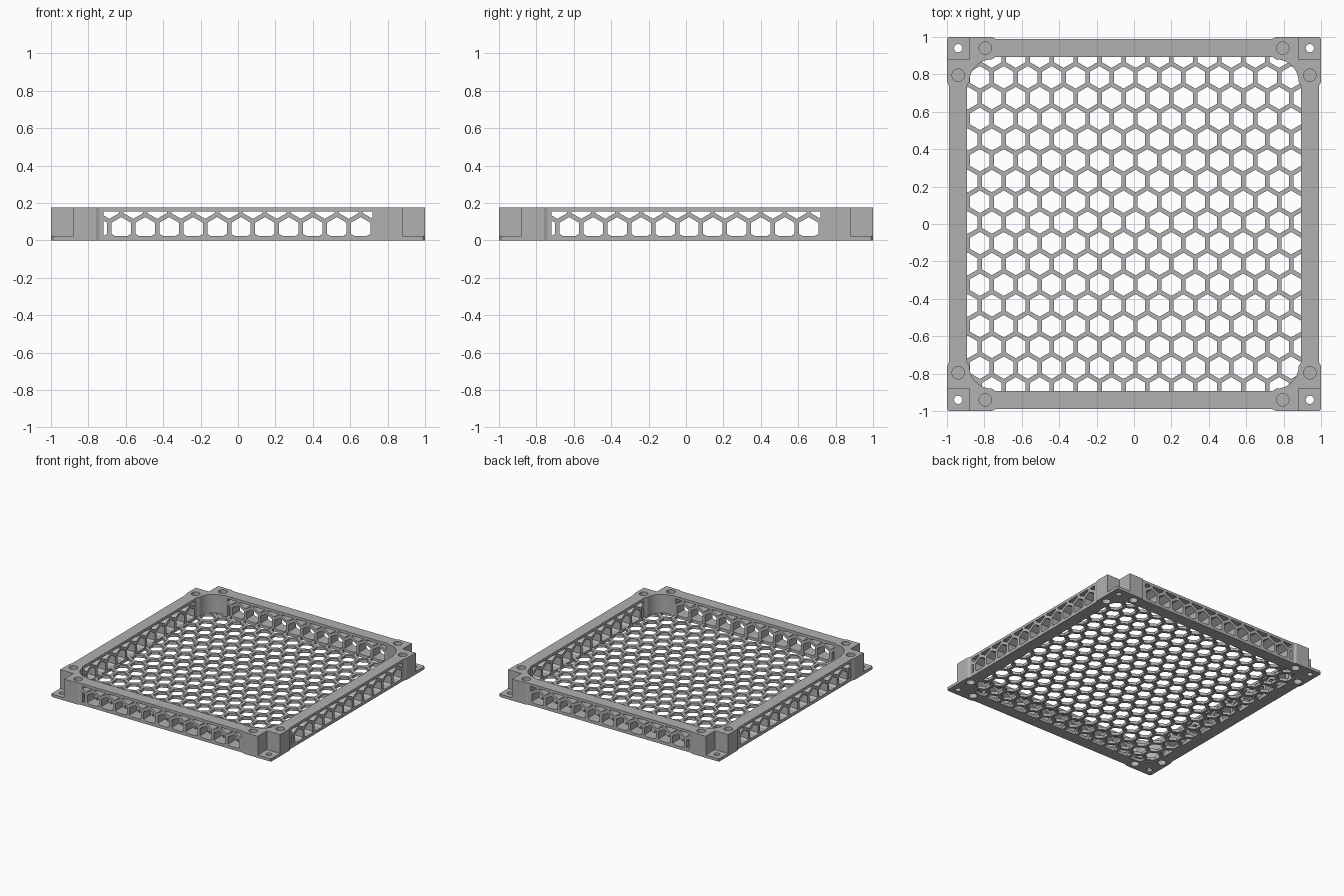
import bpy, bmesh, math
from mathutils import Vector, Matrix

if "Cube" in bpy.data.objects:
    bpy.data.objects.remove(bpy.data.objects["Cube"])

HEIGHT, FLOOR = 0.177, 0.023
INNER, OUTER, EDGE = 0.893, 0.99, 0.74   # wall faces and start of corner blocks
PITCH, BAR = 0.128, 0.024                # honeycomb spacing and strut width

grey = bpy.data.materials.new("grey plastic")
grey.use_nodes = True
colour = (0.44, 0.44, 0.44, 1)
grey.diffuse_color = colour
grey.node_tree.nodes["Principled BSDF"].inputs["Base Color"].default_value = colour


def prisms(name, polygons, z0, z1):
    """One object holding an upright prism for each outline."""
    bm = bmesh.new()
    for points in polygons:
        face = bm.faces.new([bm.verts.new((p[0], p[1], z0)) for p in points])
        ring = bmesh.ops.extrude_face_region(bm, geom=[face])["geom"]
        verts = [v for v in ring if isinstance(v, bmesh.types.BMVert)]
        bmesh.ops.translate(bm, verts=verts, vec=(0, 0, z1 - z0))
    bmesh.ops.recalc_face_normals(bm, faces=bm.faces)
    mesh = bpy.data.meshes.new(name)
    bm.to_mesh(mesh)
    bm.free()
    mesh.materials.append(grey)
    obj = bpy.data.objects.new(name, mesh)
    bpy.context.collection.objects.link(obj)
    return obj


def cut(obj, cutter):
    """Subtract the cutter, bake the result and drop the cutter."""
    mod = obj.modifiers.new("cut", "BOOLEAN")
    mod.object, mod.operation, mod.solver = cutter, "DIFFERENCE", "EXACT"
    deps = bpy.context.evaluated_depsgraph_get()
    obj.data = bpy.data.meshes.new_from_object(obj.evaluated_get(deps))
    obj.modifiers.clear()
    bpy.data.objects.remove(cutter)


def circle(x, y, r, n=32):
    return [(x + r * math.cos(2 * math.pi * i / n), y + r * math.sin(2 * math.pi * i / n))
            for i in range(n)]


def clip(points, outline):
    """Keep the part of a polygon inside a convex anticlockwise outline."""
    for a, b in zip(outline, outline[1:] + outline[:1]):
        def side(p):
            return (b[0] - a[0]) * (p[1] - a[1]) - (b[1] - a[1]) * (p[0] - a[0])
        kept = []
        for p, q in zip(points, points[1:] + points[:1]):
            sp, sq = side(p), side(q)
            if sp >= 0:
                kept.append(p)
            if sp * sq < 0:
                t = sp / (sp - sq)
                kept.append((p[0] + t * (q[0] - p[0]), p[1] + t * (q[1] - p[1])))
        points = kept
    clean = []
    for p in points:
        if not clean or (Vector(p) - Vector(clean[-1])).length > 1e-4:
            clean.append(p)
    if len(clean) > 1 and (Vector(clean[0]) - Vector(clean[-1])).length < 1e-4:
        clean.pop()
    area = sum(p[0] * q[1] - q[0] * p[1] for p, q in zip(clean, clean[1:] + clean[:1])) / 2
    return clean if len(clean) > 2 and area > 5e-5 else None


def honeycomb(outline, cx, cy):
    """Pointed-top hexagons around a start cell, trimmed to the outline."""
    radius = (PITCH - BAR) / math.sqrt(3)
    cells = []
    for row in range(-9, 10):
        for col in range(-9, 10):
            x = cx + (col + 0.5 * (row % 2)) * PITCH
            y = cy + row * PITCH * math.sqrt(3) / 2
            hexagon = [(x + radius * math.cos(math.radians(60 * k + 30)),
                        y + radius * math.sin(math.radians(60 * k + 30))) for k in range(6)]
            cell = clip(hexagon, outline)
            if cell:
                cells.append(cell)
    return cells


def turned(points, k):
    """Rotate an outline by quarter turns."""
    for _ in range(k):
        points = [(-y, x) for x, y in points]
    return points


# Corner profile: concave arc on the inside, square notch on the outside
arc = [(0.76 + 0.12 * math.cos(math.radians(a)), 0.76 + 0.12 * math.sin(math.radians(a)))
       for a in range(0, 91, 9)]
notch = [(0.76, 1), (0.88, 1), (0.88, 0.88), (1, 0.88), (1, 0.76)]
corner = [(OUTER, EDGE), (INNER, EDGE)] + arc + [(EDGE, INNER), (EDGE, OUTER)] + notch

# Floor with shallow corner tabs, honeycomb and screw holes
tab = [(OUTER, EDGE), (1, 0.76), (1, 0.99), (0.99, 1), (0.76, 1), (EDGE, OUTER)]
floor_outline = [p for k in range(4) for p in turned(tab, k)]
round_corner = [(0.763 + 0.13 * math.cos(math.radians(a)), 0.763 + 0.13 * math.sin(math.radians(a)))
                for a in range(0, 91, 9)]
opening = [p for k in range(4) for p in turned(round_corner, k)]
floor = prisms("floor_grille", [floor_outline], 0, FLOOR)
holes = honeycomb(opening, 0.008, 0.008)
pin_spots = [(0.94, 0.795), (0.795, 0.94)]
for k in range(4):
    holes += [turned(circle(0.94, 0.94, 0.022), k)]
    holes += [turned(circle(x, y, 0.033), k) for x, y in pin_spots]
cut(floor, prisms("floor_cutter", holes, -0.05, 0.1))

# Corner blocks with blind pin holes above and below
for k, name in enumerate(["back_left", "back_right", "front_right", "front_left"]):
    block = prisms(name + "_corner_block", [turned(corner, k)], FLOOR, HEIGHT)
    pins = [turned(circle(x, y, 0.033), k) for x, y in pin_spots]
    cut(block, prisms("pin_cutter", pins, HEIGHT - 0.04, HEIGHT + 0.05))
    cut(block, prisms("pin_cutter", pins, -0.05, FLOOR + 0.03))
    bpy.context.view_layer.objects.active = block
    block.select_set(True)
    bpy.ops.object.shade_smooth_by_angle(angle=math.radians(25))
    block.select_set(False)

# Side walls pierced by the same honeycomb, standing on the floor
panel = [(-EDGE, FLOOR), (EDGE, FLOOR), (EDGE, HEIGHT), (-EDGE, HEIGHT)]
window = [(-0.72, FLOOR + 0.001), (0.72, FLOOR + 0.001), (0.72, 0.155), (-0.72, 0.155)]
upright = Matrix.Rotation(math.radians(90), 4, "X")
for name, along_y, sign in [("front_wall", False, -1), ("back_wall", False, 1),
                            ("right_wall", True, -1), ("left_wall", True, 1)]:
    wall = prisms(name, [panel], -(OUTER - INNER) / 2, (OUTER - INNER) / 2)
    cut(wall, prisms("wall_cutter", honeycomb(window, 0.016, 0.065), -0.1, 0.1))
    middle = sign * (OUTER + INNER) / 2
    place = Matrix.Translation((0, middle, 0)) @ upright
    if along_y:
        place = Matrix.Translation((middle, 0, 0)) @ Matrix.Rotation(math.radians(90), 4, "Z") @ upright
    wall.data.transform(place)
